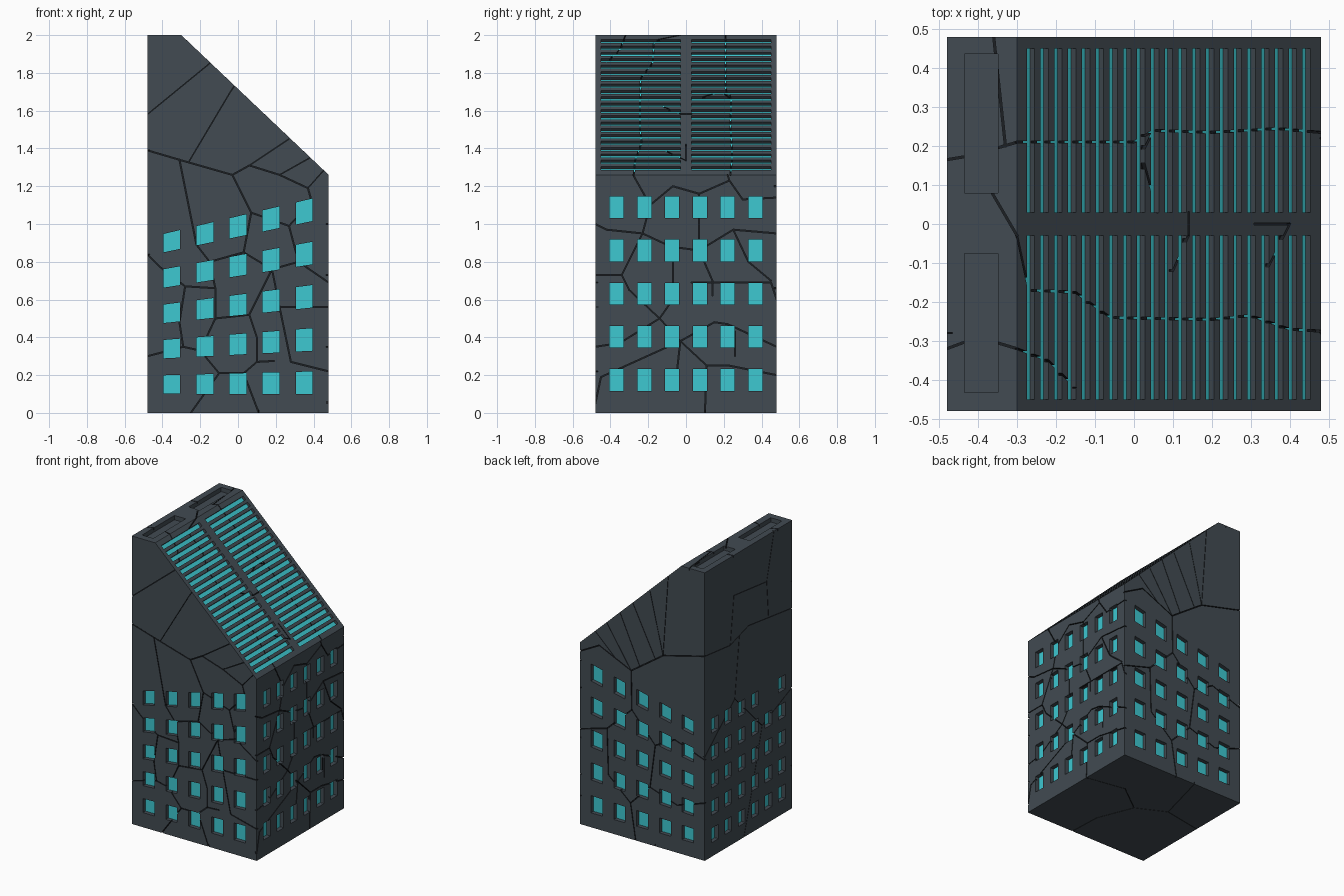
import bpy, bmesh
from mathutils import Vector as V

if "Cube" in bpy.data.objects:
    bpy.data.objects.remove(bpy.data.objects["Cube"])

H, TOP, EAVE, RIDGE = 0.48, 2.0, 1.26, -0.30   # half width, heights, ridge x
RISE = (TOP - EAVE) / (H - RIDGE)


def material(name, rgb):
    m = bpy.data.materials.new(name)
    m.diffuse_color = (*rgb, 1)
    m.use_nodes = True
    m.node_tree.nodes["Principled BSDF"].inputs["Base Color"].default_value = m.diffuse_color
    return m


WALL = material("dark_concrete", (0.054, 0.070, 0.084))
GLASS = material("cyan_glass", (0.047, 0.58, 0.64))
CRACK = material("crack_shadow", (0.012, 0.014, 0.017))

# Each face: (2D point -> 3D point, outward normal)
front = (lambda u, v: V((u, -H, v)), V((0, -1, 0)))
back = (lambda u, v: V((u, H, v)), V((0, 1, 0)))
right = (lambda u, v: V((H, u, v)), V((1, 0, 0)))
left = (lambda u, v: V((-H, u, v)), V((-1, 0, 0)))
slope = (lambda u, v: V((u, v, EAVE + (H - u) * RISE)), V((RISE, 0, 1)).normalized())
roof = (lambda u, v: V((u, v, TOP)), V((0, 0, 1)))
base = (lambda u, v: V((u, v, 0)), V((0, 0, -1)))


def block(bm, pts, normal, hi, lo):
    """Four-sided block over surface points, from height hi to lo along the normal."""
    a = [bm.verts.new(p + normal * hi) for p in pts]
    b = [bm.verts.new(p + normal * lo) for p in pts]
    fs = [bm.faces.new(a), bm.faces.new(b[::-1])]
    for i in range(4):
        j = (i + 1) % 4
        fs.append(bm.faces.new((a[j], a[i], b[i], b[j])))
    bmesh.ops.recalc_face_normals(bm, faces=fs)


def finish(bm, name, mat):
    me = bpy.data.meshes.new(name)
    bm.to_mesh(me)
    bm.free()
    me.materials.append(mat)
    ob = bpy.data.objects.new(name, me)
    bpy.context.collection.objects.link(ob)
    return ob


def carve(ob, cutter, self_overlap=False):
    mod = ob.modifiers.new("carve", "BOOLEAN")
    mod.operation, mod.solver, mod.object = "DIFFERENCE", "EXACT", cutter
    mod.use_self = self_overlap
    mod.material_mode = "TRANSFER"
    bpy.context.view_layer.objects.active = ob
    bpy.ops.object.modifier_apply(modifier=mod.name)
    bpy.data.objects.remove(cutter)


holes, glass, cracks = bmesh.new(), bmesh.new(), bmesh.new()


def recess(face, quad, depth, glazed=True):
    at, n = face
    pts = [at(*q) for q in quad]
    block(holes, pts, n, 0.01, -depth)
    if glazed:
        block(glass, pts, n, 0.002 - depth, -depth - 0.006)


def rect(u, v, w, h):
    return [(u - w/2, v - h/2), (u + w/2, v - h/2), (u + w/2, v + h/2), (u - w/2, v + h/2)]


def crack(face, *lines, w=0.0055):
    at, n = face
    for line in lines:
        for p, q in zip(line, line[1:]):
            p, q = at(*p), at(*q)
            d = (q - p).normalized()
            s = d.cross(n) * w / 2
            p, q = p - d * w * 0.45, q + d * w * 0.45
            block(cracks, [p + s, q + s, q - s, p - s], n, 0.004, -0.014)


# Tower body: wedge-topped profile swept front to back
bm = bmesh.new()
profile = [(-H, 0), (H, 0), (H, EAVE), (RIDGE, TOP), (-H, TOP)]
f = bm.faces.new([bm.verts.new((x, -H, z)) for x, z in profile])
ext = bmesh.ops.extrude_face_region(bm, geom=[f])["geom"]
bmesh.ops.translate(bm, verts=[g for g in ext if isinstance(g, bmesh.types.BMVert)], vec=(0, 2 * H, 0))
bmesh.ops.recalc_face_normals(bm, faces=bm.faces)
body = finish(bm, "tower_body", WALL)

# Windows: front and back rows fan out towards the tall side of the grid
def fan(x, row):
    return 0.155 + 0.012 * x + row * (0.208 + 0.053 * x)


for row in range(5):
    for x in (-0.35, -0.175, 0, 0.175, 0.35):
        a, b = x - 0.044, x + 0.044
        quad = [(a, fan(a, row - 0.26)), (b, fan(b, row - 0.26)),
                (b, fan(b, row + 0.26)), (a, fan(a, row + 0.26))]
        recess(front, quad, 0.03)
        recess(back, quad, 0.03)
    for col in range(6):
        y = (col - 2.5) * 0.147
        recess(right, rect(y, 0.174 + row * 0.2285, 0.074, 0.115), 0.03)
        if (row, col) != (4, 1):
            recess(left, rect(y, 0.147 + row * 0.19, 0.074, 0.10), 0.03)

# Louvre slots on the slope and sunken roof trays
for y in (-0.24, 0.24):
    for i in range(21):
        recess(slope, rect(-0.265 + i * 0.0354, y, 0.02, 0.42), 0.02)
for y in (-0.254, 0.258):
    recess(roof, rect(-0.392, y, 0.086, 0.356), 0.03, False)

# Cracks on the front
crack(front,
      [(-.48, 1.39), (-.31, 1.34), (-.03, 1.26), (.06, 1.31), (.22, 1.26), (.37, 1.19),
       (.39, 1.12), (.27, .99), (.07, 1.06), (-.03, 1.26)],
      [(-.31, 1.34), (-.22, .89), (-.15, .8), (-.12, .66), (-.28, .67), (-.41, .77), (-.48, .84)],
      [(.07, 1.06), (.03, .85), (-.15, .8)],
      [(.27, .99), (.32, .8), (.48, .69)])
crack(front,
      [(-.28, .67), (-.31, .48), (-.29, .35), (-.48, .3)],
      [(-.29, .35), (-.2, .33), (-.12, .5), (-.12, .66)],
      [(-.12, .5), (.06, .52), (.1, .4), (.1, .27), (.03, .21), (-.1, .21), (-.2, .33)],
      [(.06, .52), (.18, .76), (.03, .85)], [(.32, .8), (.18, .76), (.22, .56), (.48, .56)],
      [(.22, .56), (.28, .27), (.48, .22)], [(.1, .27), (.19, .275)],
      [(-.1, .21), (-.25, 0)], [(.03, .21), (.11, 0)])
crack(front, [(-.48, 1.58), (-.15, 1.85)], [(-.26, 1.33), (-.04, 1.7), (-.02, 1.73)],
      [(.06, 1.31), (.27, 1.45)], [(.22, 1.26), (.38, 1.35)], [(.37, 1.19), (.45, 1.28)], w=0.003)

# Cracks on the right
crack(right,
      [(-.28, 1.26), (-.19, 1.1), (-.23, .95), (-.34, .73), (-.48, .73)],
      [(-.48, 1.0), (-.42, .97), (-.23, .95), (-.08, .88), (.07, .86), (.25, .97), (.48, .95)],
      [(-.19, 1.1), (-.07, 1.2), (.07, 1.16), (.23, 1.23), (.3, 1.13), (.48, 1.14)],
      [(.23, 1.23), (.22, 1.26)], [(.07, 1.16), (.07, .86), (.14, .7), (.14, .62)],
      [(.25, .97), (.33, .8), (.45, .7)], [(-.07, .8), (-.07, .6), (-.14, .5)])
crack(right,
      [(-.34, .73), (-.3, .65), (-.14, .5), (-.03, .38), (.15, .48), (.22, .47), (.48, .35)],
      [(.03, .69), (.45, .69), (.48, .6)], [(-.03, .38), (-.45, .19), (-.48, .05)],
      [(-.03, .38), (-.05, .2)], [(-.03, .38), (.11, .25), (.1, 0)], [(.26, .43), (.26, .3)],
      [(-.48, .35), (-.35, .37), (-.14, .5)], [(.11, .25), (.23, .25), (.48, .2)])

# Cracks on the back, including the fan below the slope
crack(back,
      [(-.48, 1.42), (-.16, 1.34), (.085, 1.17), (.33, 1.28), (.48, 1.2)],
      [(.085, 1.17), (.08, .9), (-.1, .7), (-.25, .78), (-.48, .7)],
      [(-.1, .7), (-.06, .4), (.09, .25), (.05, 0)], [(.08, .9), (.27, .72), (.48, .66)],
      [(.27, .72), (.26, .4), (.09, .25)], [(-.06, .4), (-.27, .33), (-.48, .4)])
crack(back, [(-.16, 1.34), (-.2, 1.9)], [(-.16, 1.34), (-.06, 1.76)], [(-.1, 1.3), (.07, 1.64)],
      [(.02, 1.22), (.17, 1.55)], [(.085, 1.17), (.27, 1.45)], [(.2, 1.22), (.36, 1.37)], w=0.003)

# Cracks on the left
crack(left,
      [(.48, 1.42), (.2, 1.39), (0, 1.45), (-.48, 1.39)],
      [(.2, 1.39), (.16, 1.72), (-.2, 1.68), (-.22, 1.42)], [(-.2, 1.68), (-.28, 2.0)],
      [(.1, 1.42), (.15, 1.0), (-.15, .7), (-.04, .3), (.05, 0)],
      [(-.48, .84), (-.15, .7)], [(.15, 1.0), (.48, .72)], w=0.003)

# Cracks across slope, roof and base
crack(slope,
      [(-.3, .21), (0, .21), (.05, .24), (.2, .235), (.37, .245), (.48, .235)],
      [(-.3, -.03), (-.27, -.17), (-.15, -.175), (-.06, -.24), (.2, -.245), (.3, -.235), (.4, -.27), (.48, -.275)],
      [(-.3, -.32), (-.22, -.35), (-.15, -.42)], [(.31, 0), (.4, 0), (.34, -.12)],
      [(.05, .24), (.02, .18), (.06, .03)], [(.14, .03), (.14, -.03), (.1, -.12)])
crack(roof,
      [(-.48, .165), (-.42, .175), (-.3, .21)], [(-.42, .175), (-.3, -.03)],
      [(-.48, -.32), (-.4, -.29), (-.3, -.32)], [(-.36, .48), (-.33, .2)])
crack(base, [(0, 0), (-.2, .1), (-.48, .05)], [(0, 0), (.1, -.25), (.11, -.48)],
      [(0, 0), (.2, .15), (.48, .1)], [(-.2, .1), (-.1, .48)], w=0.003)

# Carve the recesses and cracks, then set the glazing
carve(body, finish(holes, "recess_cutter", WALL))
carve(body, finish(cracks, "crack_cutter", CRACK), True)
finish(glass, "window_glass", GLASS)
